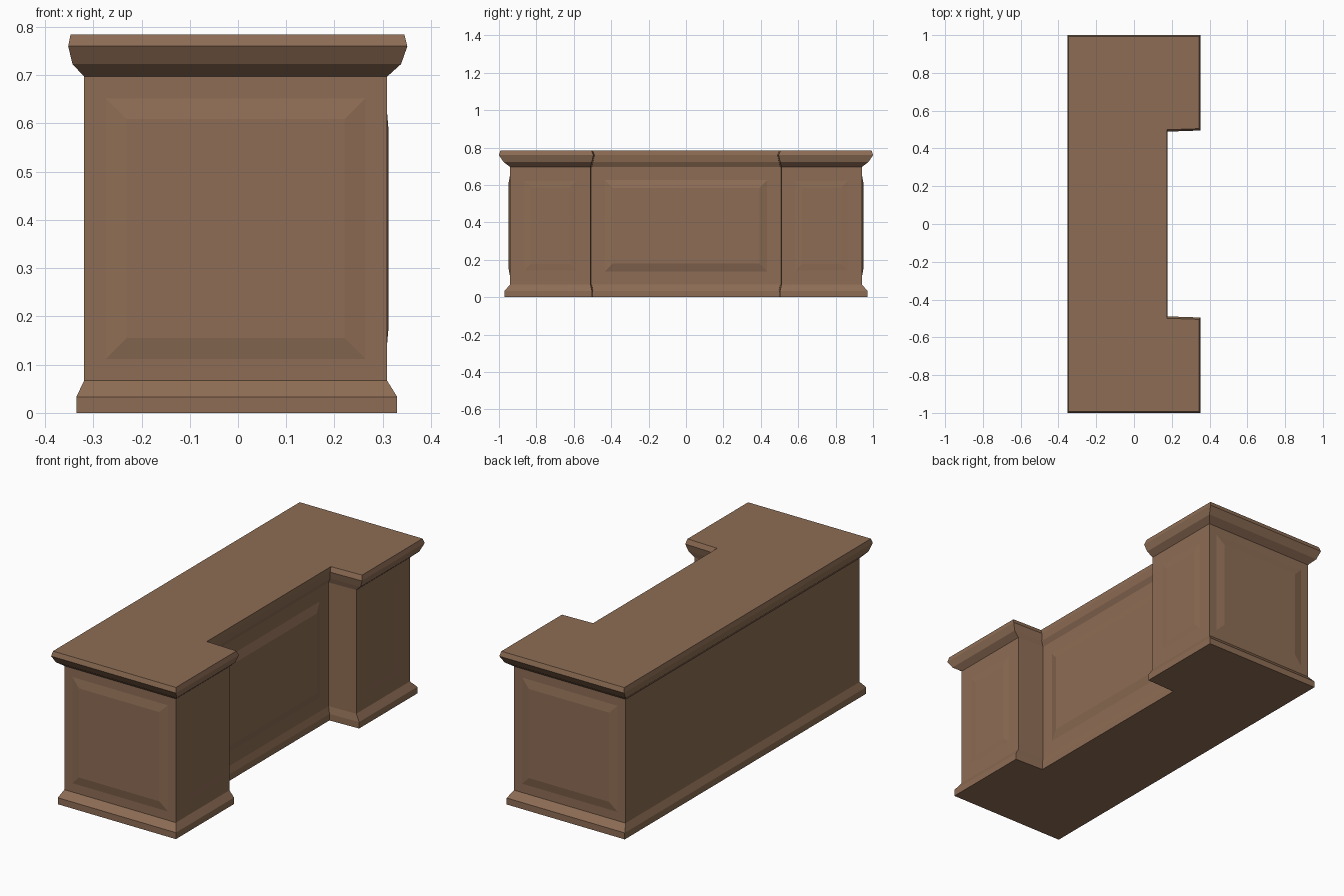
import bpy, bmesh

if "Cube" in bpy.data.objects:
    bpy.data.objects.remove(bpy.data.objects["Cube"])

# Moulding profile: z, back x, front x, half length, recess half width, recess x
LEVELS = [
    (0.0,   -0.335, 0.330, 0.971, 0.503, 0.167),
    (0.033, -0.335, 0.330, 0.971, 0.503, 0.167),
    (0.067, -0.319, 0.309, 0.941, 0.510, 0.157),
    (0.697, -0.319, 0.309, 0.941, 0.510, 0.157),
    (0.723, -0.343, 0.338, 0.976, 0.503, 0.171),
    (0.760, -0.352, 0.351, 1.000, 0.495, 0.177),
    (0.784, -0.347, 0.345, 0.992, 0.505, 0.174),
]


def outline(z, xb, xf, y, r, xr):
    """C-shaped plan of the counter at one height."""
    return [(xb, -y, z), (xf, -y, z), (xf, -r, z), (xr, -r + 0.006, z),
            (xr, r - 0.006, z), (xf, r, z), (xf, y, z), (xb, y, z)]


# Side index on the body band -> (frame margin, bevel width, raise)
PANELS = {
    0: (0.045, 0.043, 0.008),   # front end
    6: (0.045, 0.043, 0.008),   # back end
    1: (0.075, 0.035, 0.003),   # pedestal faces
    5: (0.075, 0.035, 0.003),
    3: (0.070, 0.042, 0.012),   # recessed middle
}

# Carcass lofted through the moulding levels
bm = bmesh.new()
rings = [[bm.verts.new(p) for p in outline(*lv)] for lv in LEVELS]
body = {}
for level, (lo, hi) in enumerate(zip(rings, rings[1:])):
    for i in range(8):
        j = (i + 1) % 8
        face = bm.faces.new((lo[i], lo[j], hi[j], hi[i]))
        if level == 2:
            body[i] = face
bm.faces.new(rings[0][::-1])
bm.faces.new(rings[-1])
bm.normal_update()

# Raised panels
for side, (margin, bevel, height) in PANELS.items():
    f = body[side]
    bmesh.ops.inset_individual(bm, faces=[f], thickness=margin, use_even_offset=True)
    bmesh.ops.inset_individual(bm, faces=[f], thickness=bevel, depth=height,
                               use_even_offset=True)

mesh = bpy.data.meshes.new("panelled_counter")
bm.to_mesh(mesh)
bm.free()
counter = bpy.data.objects.new("panelled_counter", mesh)
bpy.context.collection.objects.link(counter)

# Brown wood
wood = bpy.data.materials.new("brown_wood")
wood.diffuse_color = (0.27, 0.153, 0.09, 1)
wood.use_nodes = True
wood.node_tree.nodes["Principled BSDF"].inputs["Base Color"].default_value = wood.diffuse_color
mesh.materials.append(wood)
